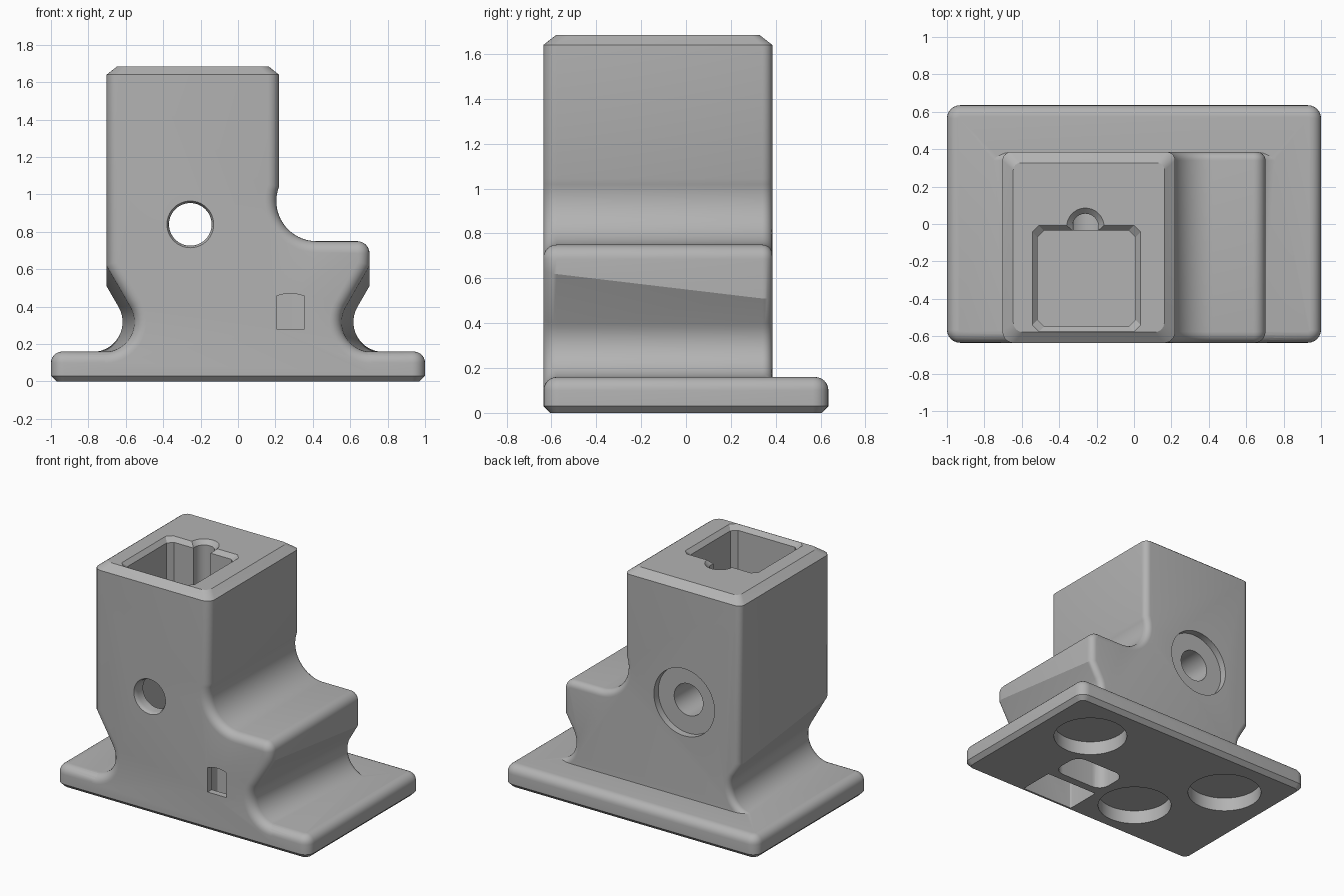
import bpy, bmesh, math
from mathutils import Vector

cube = bpy.data.objects.get("Cube")
if cube:
    bpy.data.objects.remove(cube, do_unlink=True)

grey = bpy.data.materials.new("matte grey")
grey.use_nodes = True
colour = (0.45, 0.45, 0.45, 1)
grey.diffuse_color = colour
grey.node_tree.nodes["Principled BSDF"].inputs["Base Color"].default_value = colour


# --- helpers ---
def arc(cx, cy, r, start, end, steps):
    angles = [math.radians(start + (end - start) * i / steps) for i in range(steps + 1)]
    return [(cx + r * math.cos(a), cy + r * math.sin(a)) for a in angles]


def flat(points, z):
    return [Vector((x, y, z)) for x, y in points]


def upright(points, y):
    return [Vector((x, y, z)) for x, z in points]


def circle(cx, cy, r):
    return arc(cx, cy, r, 0, 360, 64)[:-1]


def rounded_rect(x0, x1, y0, y1, r, inset=0):
    x0, x1, y0, y1, k = x0 + r, x1 - r, y0 + r, y1 - r, r - inset
    return (arc(x1, y1, k, 0, 90, 6) + arc(x0, y1, k, 90, 180, 6)
            + arc(x0, y0, k, 180, 270, 6) + arc(x1, y0, k, 270, 360, 6))


def loft(name, rings, finish=None):
    bm = bmesh.new()
    loops = [[bm.verts.new(p) for p in ring] for ring in rings]
    for a, b in zip(loops, loops[1:]):
        for i in range(len(a)):
            j = (i + 1) % len(a)
            bm.faces.new((a[i], a[j], b[j], b[i]))
    bm.faces.new(loops[0])
    bm.faces.new(loops[-1])
    if finish:
        finish(bm)
    bmesh.ops.recalc_face_normals(bm, faces=bm.faces)
    mesh = bpy.data.meshes.new(name)
    bm.to_mesh(mesh)
    bm.free()
    mesh.materials.append(grey)
    obj = bpy.data.objects.new(name, mesh)
    bpy.context.collection.objects.link(obj)
    return obj


def combine(target, other, operation):
    mod = target.modifiers.new(operation, "BOOLEAN")
    mod.operation, mod.object, mod.solver = operation, other, "EXACT"
    bpy.context.view_layer.objects.active = target
    bpy.ops.object.modifier_apply(modifier=mod.name)
    bpy.data.objects.remove(other, do_unlink=True)


# --- body: tower, shoulder and waist, lofted front to back ---
FRONT, BACK, TOP = -0.636, 0.385, 1.64


def flank(t, d):
    # concave foot, undercut slope and the kink where it meets the wall
    cx = 0.71 + 0.07 * t
    pts = [(cx, 0.05)] + arc(cx, 0.318, 0.16 + d, 270, 150, 14)
    px, pz = pts[-1]
    wall = 0.703 - d
    return pts + [(wall, pz + (wall - px) * math.tan(math.radians(60)))]


def section(y, d):
    side = flank((y - FRONT) / (BACK - FRONT), d)
    shoulder = arc(0.638, 0.685, 0.065 - d, 0, 90, 8)
    end = math.degrees(math.acos(-(0.2 + d) / (0.215 + d)))
    scoop = arc(0.42, 0.965, 0.215 + d, 270, end, 16)
    top = [(0.22 - d, TOP), (d - 0.703, TOP)]
    left = [(-x, z) for x, z in reversed(side)]
    return upright(side + shoulder + scoop + top + left, y)


def edge_round(r, steps=6):
    angles = [math.pi / 2 * i / steps for i in range(steps + 1)]
    return [(r * (1 - math.cos(a)), r * (1 - math.sin(a))) for a in angles]


def chamfer_top(bm):
    bm.normal_update()
    faces = [f for f in bm.faces if f.calc_center_median().z > TOP - 0.001]
    lid = bmesh.ops.dissolve_faces(bm, faces=faces)["region"]
    new = bmesh.ops.extrude_face_region(bm, geom=lid)["geom"]
    bmesh.ops.delete(bm, geom=lid, context="FACES_ONLY")
    cx, cy = -0.2415, (FRONT + BACK) / 2
    for v in new:
        if isinstance(v, bmesh.types.BMVert):
            v.co = (cx + (v.co.x - cx) * 0.876, cy + (v.co.y - cy) * 0.887, TOP + 0.045)


rings = [section(FRONT + y, d) for y, d in edge_round(0.06)]
rings += [section(BACK - y, d) for y, d in reversed(edge_round(0.045))]
body = loft("stand_body", rings, chamfer_top)

# --- base plate: chamfered below, rounded above ---
levels = [(0, 0.03), (0.03, 0)] + [(0.16 - z, d) for z, d in reversed(edge_round(0.06))]
base = loft("base_plate", [flat(rounded_rect(-1, 1, -0.635, 0.635, 0.07, d), z)
                           for z, d in levels])
combine(body, base, "UNION")


# --- square socket in the top, with cut corners and a flared rim ---
def socket(e):
    x0, x1, y0, y1, c = -0.516 - e, 0.008 + e, -0.548 - e, -0.035 + e, 0.035
    return [(x0 + c, y0), (x1 - c, y0), (x1, y0 + c), (x1, y1 - c),
            (x1 - c, y1), (x0 + c, y1), (x0, y1 - c), (x0, y0 + c)]


cutters = [loft("socket_cutter", [flat(socket(e), z) for z, e in
                                  ((0.2, 0), (1.655, 0), (1.69, 0.032))])]

# half round groove behind the socket
cutters.append(loft("groove_cutter", [flat(circle(-0.26, -0.015, r), z) for z, r in
                                      ((0.75, 0.07), (1.655, 0.07), (1.69, 0.105))]))

# cross bore with a softened front rim and a wide rear counterbore
bore = [(-0.66, 0.14), (-0.636, 0.125), (-0.625, 0.118), (-0.605, 0.114),
        (0.335, 0.114), (0.335, 0.24), (0.41, 0.24)]
cutters.append(loft("bore_cutter", [upright(circle(-0.255, 0.84, r), y) for y, r in bore]))

# round recesses under the base
for x, y in ((0.6, 0.25), (-0.6, 0.25), (-0.24, -0.28)):
    cutters.append(loft("recess_cutter", [flat(circle(x, y, 0.25), z) for z in (-0.05, 0.1)]))

# cavities under the shoulder and the small front window
for y0, y1, r in ((-0.59, -0.33, 0.01), (-0.27, -0.02, 0.08)):
    shape = rounded_rect(0.07, 0.49, y0, y1, r)
    cutters.append(loft("cavity_cutter", [flat(shape, z) for z in (-0.05, 0.48)]))
window = [(0.205, 0.28), (0.355, 0.28)] + arc(0.28, 0.26, 0.21, 69, 111, 8)
cutters.append(loft("window_cutter", [upright(window, y) for y in (-0.7, -0.5)]))

for cutter in cutters:
    combine(body, cutter, "DIFFERENCE")

# --- smooth shading with sharp edges kept ---
bpy.ops.object.select_all(action="DESELECT")
body.select_set(True)
bpy.context.view_layer.objects.active = body
bpy.ops.object.shade_smooth_by_angle(angle=math.radians(28))
